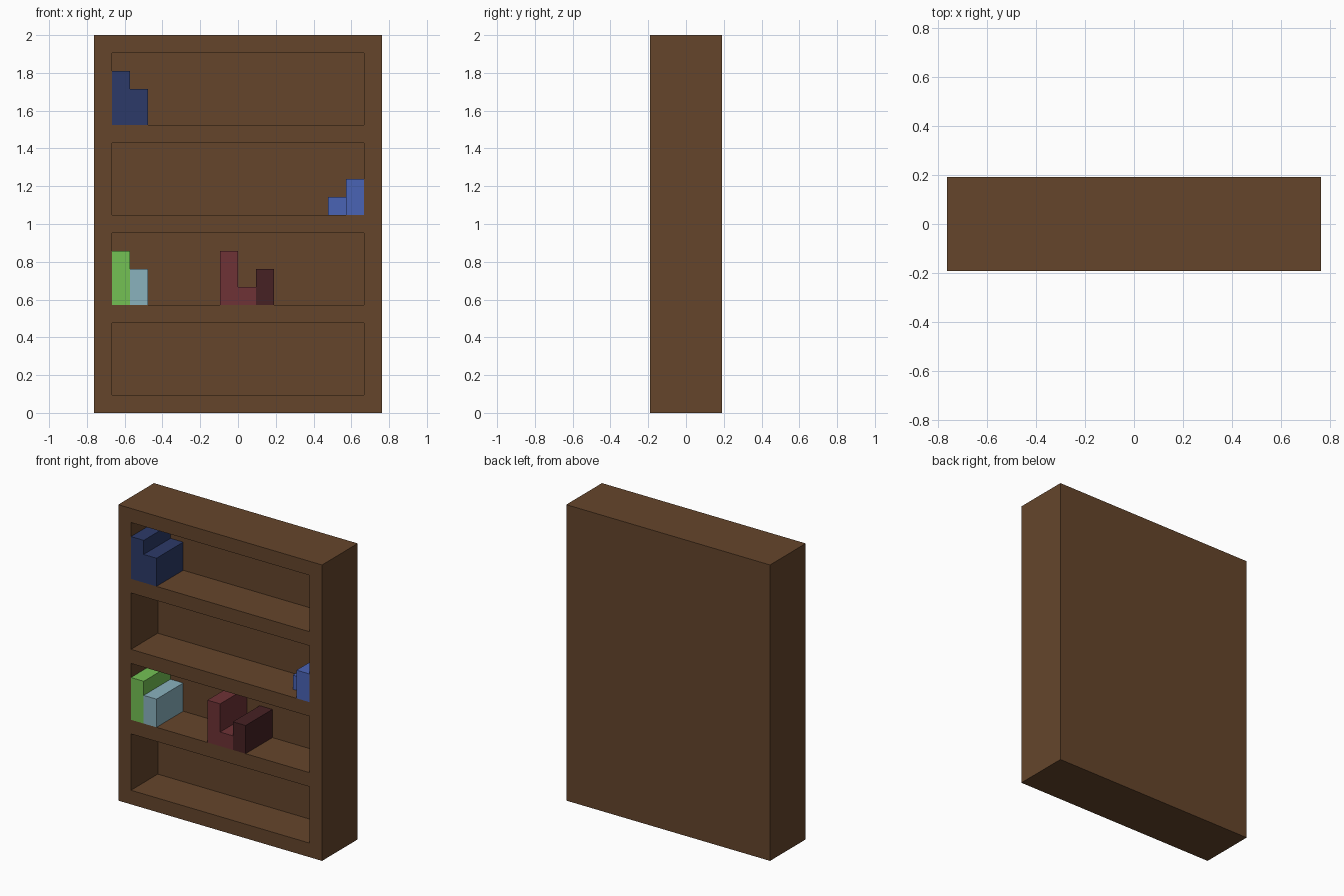
import bpy, bmesh
from mathutils import Vector

cube = bpy.data.objects.get("Cube")
if cube:
    bpy.data.objects.remove(cube, do_unlink=True)

U = 2 / 21                      # one grid unit
WIDTH, DEPTH, HEIGHT = 16, 4, 21
FRONT, BACK = -2, 1             # front plane and inner face of the back panel
FLOORS = [1, 6, 11, 16]         # floor height of each compartment


def to_linear(c):
    c /= 255
    return c / 12.92 if c <= 0.04045 else ((c + 0.055) / 1.055) ** 2.4


def material(name, *rgb):
    mat = bpy.data.materials.new(name)
    mat.use_nodes = True
    colour = (*[to_linear(c) for c in rgb], 1)
    mat.diffuse_color = colour
    bsdf = mat.node_tree.nodes["Principled BSDF"]
    bsdf.inputs["Base Color"].default_value = colour
    bsdf.inputs["Roughness"].default_value = 0.9
    return mat


def finish(bm, name, mat):
    bmesh.ops.recalc_face_normals(bm, faces=bm.faces[:])
    bmesh.ops.scale(bm, vec=(U, U, U), verts=bm.verts[:])
    mesh = bpy.data.meshes.new(name)
    bm.to_mesh(mesh)
    bm.free()
    mesh.materials.append(mat)
    obj = bpy.data.objects.new(name, mesh)
    bpy.context.collection.objects.link(obj)
    return obj


def book(name, mat, x, floor, heights, front=FRONT):
    """Solid one unit wide per entry in heights, with a stepped top."""
    outline = [(x, floor)]
    for i, h in enumerate(heights):
        outline += [(x + i, floor + h), (x + i + 1, floor + h)]
    outline.append((x + len(heights), floor))
    bm = bmesh.new()
    face = bm.faces.new([bm.verts.new((px, front, pz)) for px, pz in outline])
    grown = bmesh.ops.extrude_face_region(bm, geom=[face], use_keep_orig=True)
    moved = [g for g in grown["geom"] if isinstance(g, bmesh.types.BMVert)]
    bmesh.ops.translate(bm, verts=moved, vec=(0, BACK - front, 0))
    return finish(bm, name, mat)


wood = material("brown wood", 101, 69, 43)
navy = material("navy", 44, 58, 104)
blue = material("blue", 74, 99, 181)
green = material("green", 116, 193, 84)
pale_blue = material("pale blue", 138, 178, 190)
red = material("dull red", 110, 50, 54)
maroon = material("maroon", 70, 33, 35)

# Bookcase: solid block, cut along the compartment edges, compartments pushed in
bm = bmesh.new()
bmesh.ops.create_cube(bm, size=1)
bmesh.ops.scale(bm, vec=(WIDTH, DEPTH, HEIGHT), verts=bm.verts[:])
bmesh.ops.translate(bm, vec=(0, 0, HEIGHT / 2), verts=bm.verts[:])
cuts = [(Vector((s * 7, 0, 0)), Vector((1, 0, 0))) for s in (-1, 1)]
cuts += [(Vector((0, 0, z + d)), Vector((0, 0, 1))) for z in FLOORS for d in (0, 4)]
for point, normal in cuts:
    bmesh.ops.bisect_plane(bm, geom=bm.verts[:] + bm.edges[:] + bm.faces[:],
                           plane_co=point, plane_no=normal)
openings = []
for f in bm.faces:
    c = f.calc_center_median()
    if f.normal.y < -0.9 and abs(c.x) < 7 and any(z < c.z < z + 4 for z in FLOORS):
        openings.append(f)
pushed = bmesh.ops.extrude_discrete_faces(bm, faces=openings)["faces"]
bmesh.ops.translate(bm, verts=[v for f in pushed for v in f.verts],
                    vec=(0, BACK - FRONT, 0))
finish(bm, "bookcase", wood)

# Books, from the top compartment down
book("navy_books", navy, -7, FLOORS[3], [3, 2])
book("blue_tall_book", blue, 6, FLOORS[2], [2])
book("blue_short_book", blue, 5, FLOORS[2], [1], front=FRONT + 1)
book("green_book", green, -7, FLOORS[1], [3])
book("pale_blue_book", pale_blue, -6, FLOORS[1], [2])
book("red_books", red, -1, FLOORS[1], [3, 1])
book("maroon_book", maroon, 1, FLOORS[1], [2])
